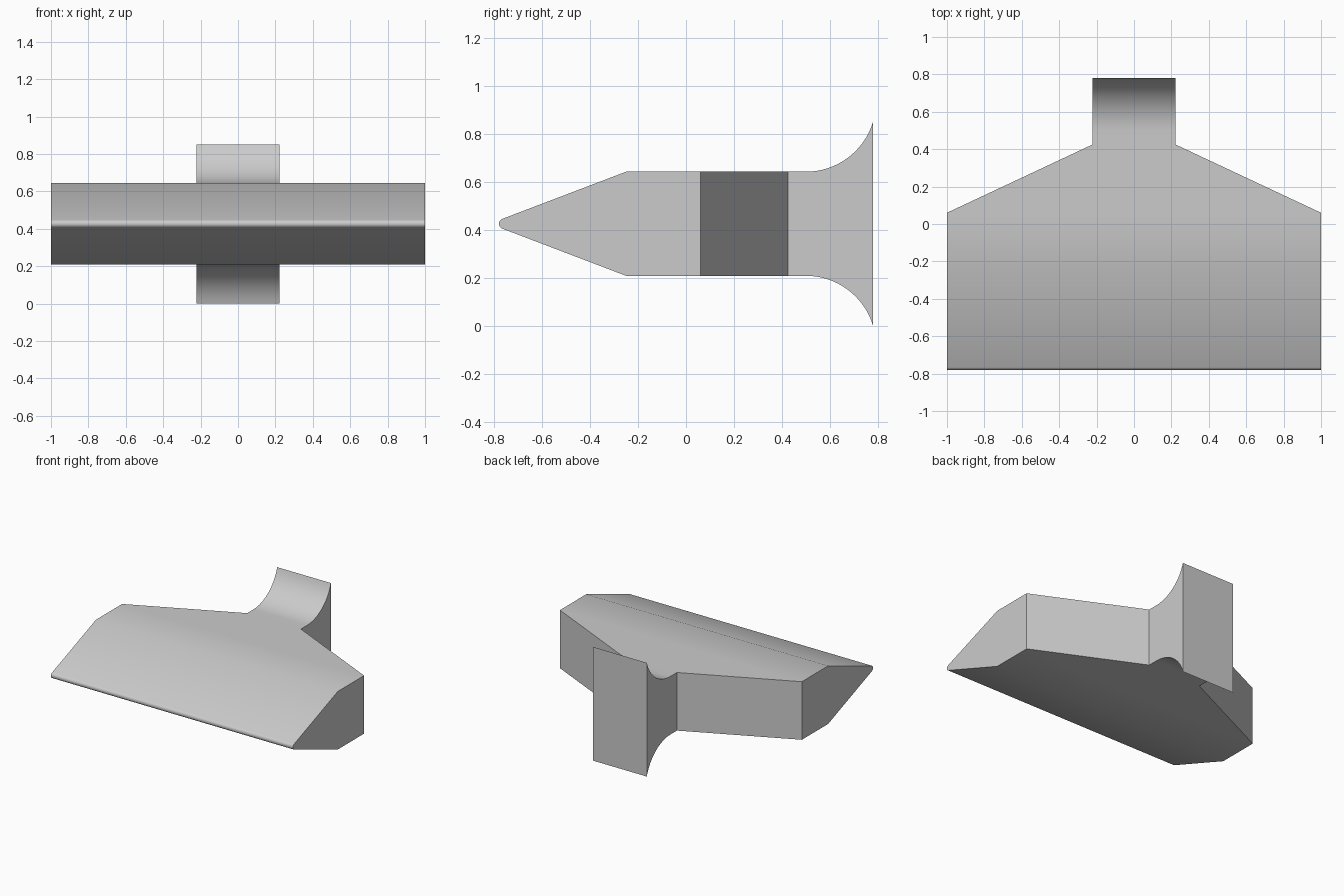
import bpy, bmesh
from math import sin, cos, radians

cube = bpy.data.objects.get("Cube")
if cube:
    bpy.data.objects.remove(cube, do_unlink=True)

MID, HALF = 0.427, 0.217        # centre height and half thickness of the head

# Single flat colour
metal = bpy.data.materials.new("plain_grey")
grey = (0.6, 0.6, 0.6, 1)
metal.use_nodes = True
metal.diffuse_color = grey
metal.node_tree.nodes["Principled BSDF"].inputs["Base Color"].default_value = grey

# Sections from front to back: (y, half width, half height)
sections = []
for i in range(7):              # rounded nose
    a = radians(8 + 61.4 * i / 6)
    sections.append((-0.758 - 0.022 * cos(a), 1, 0.022 * sin(a)))
sections += [(-0.25, 1, HALF), (0.06, 1, HALF), (0.425, 0.222, HALF)]
for i in range(17):             # flared rear plate
    a = radians(73.2 * i / 16)
    sections.append((0.5 + 0.2925 * sin(a), 0.222, HALF + 0.2925 * (1 - cos(a))))

# Loft the rectangular sections into one closed body
bm = bmesh.new()
corners = [(-1, -1), (1, -1), (1, 1), (-1, 1)]
rings = [[bm.verts.new((sx * w, y, MID + sz * h)) for sx, sz in corners]
         for y, w, h in sections]
for a, b in zip(rings, rings[1:]):
    for k in range(4):
        n = (k + 1) % 4
        bm.faces.new((a[k], a[n], b[n], b[k]))
bm.faces.new(rings[0])
bm.faces.new(rings[-1])

# Merge flat regions into clean single faces
bmesh.ops.dissolve_limit(bm, angle_limit=radians(0.2), verts=bm.verts, edges=bm.edges)
bmesh.ops.recalc_face_normals(bm, faces=bm.faces)
mesh = bpy.data.meshes.new("wedge_head")
bm.to_mesh(mesh)
bm.free()
mesh.materials.append(metal)
head = bpy.data.objects.new("wedge_head", mesh)
bpy.context.collection.objects.link(head)

# Smooth the curves, keep hard edges
bpy.ops.object.select_all(action='DESELECT')
head.select_set(True)
bpy.context.view_layer.objects.active = head
bpy.ops.object.shade_smooth_by_angle(angle=radians(30))
